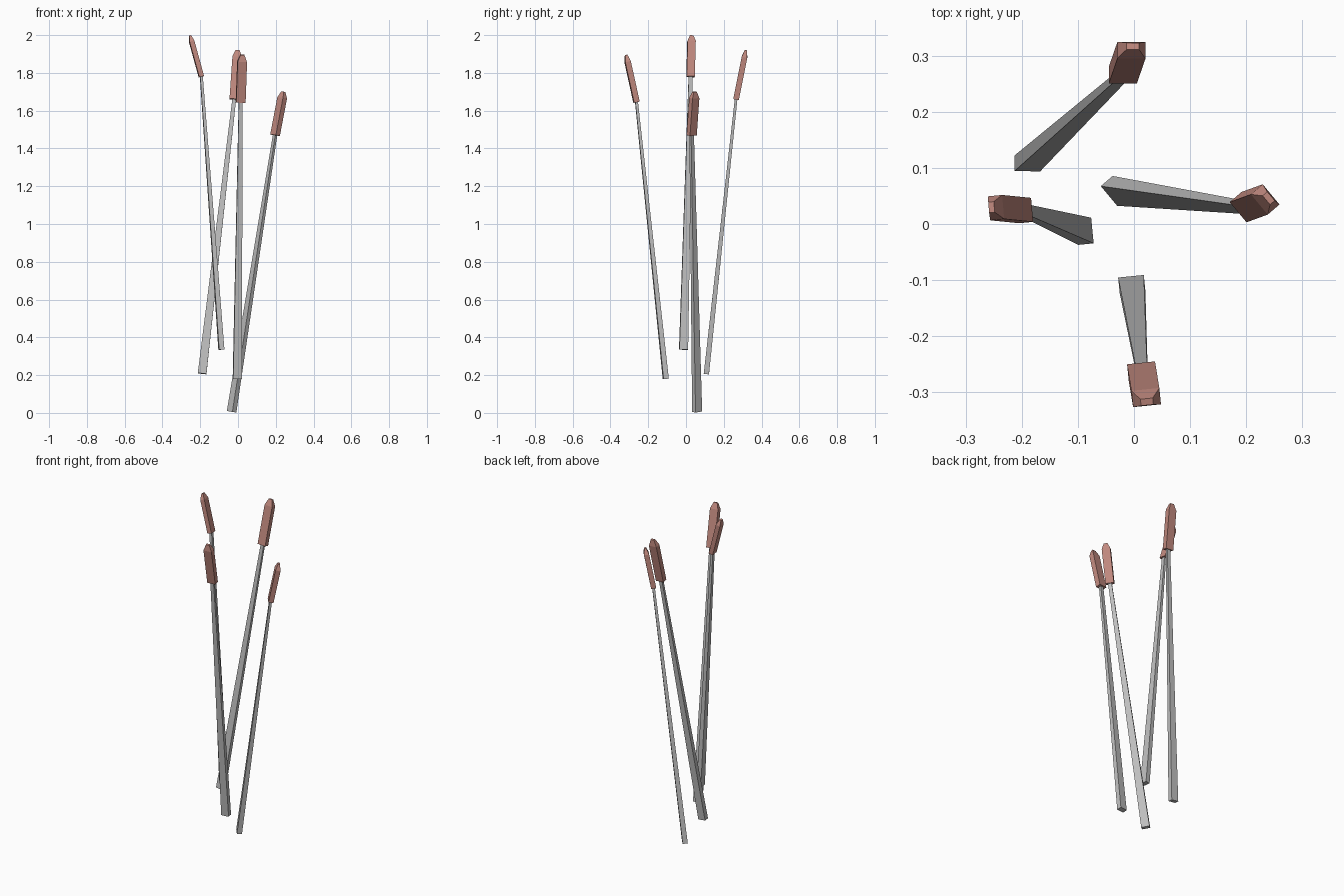
import bpy
import bmesh
from mathutils import Vector

cube = bpy.data.objects.get("Cube")
if cube:
    bpy.data.objects.remove(cube, do_unlink=True)


def material(name, colour):
    m = bpy.data.materials.new(name)
    m.use_nodes = True
    m.diffuse_color = colour
    m.node_tree.nodes["Principled BSDF"].inputs["Base Color"].default_value = colour
    return m


STEM = material("pale grey", (0.52, 0.52, 0.52, 1))
HEAD = material("dusty pink", (0.53, 0.25, 0.21, 1))


def loft(name, start, end, across, sections, mat):
    """Box-section loft; sections hold (fraction along, width, thickness)."""
    start, end = Vector(start), Vector(end)
    axis = (end - start).normalized()
    wide = Vector(across)
    wide = (wide - axis * wide.dot(axis)).normalized()
    thin = axis.cross(wide)
    bm = bmesh.new()
    rings = []
    for t, w, d in sections:
        centre = start.lerp(end, t)
        rings.append([bm.verts.new(centre + wide * (sx * w / 2) + thin * (sy * d / 2))
                      for sx, sy in ((-1, -1), (1, -1), (1, 1), (-1, 1))])
    bm.faces.new(rings[0][::-1])
    bm.faces.new(rings[-1])
    for low, high in zip(rings, rings[1:]):
        for i in range(4):
            j = (i + 1) % 4
            bm.faces.new((low[i], low[j], high[j], high[i]))
    bmesh.ops.recalc_face_normals(bm, faces=bm.faces)
    mesh = bpy.data.meshes.new(name)
    bm.to_mesh(mesh)
    bm.free()
    mesh.materials.append(mat)
    bpy.context.collection.objects.link(bpy.data.objects.new(name, mesh))


# Each reed: root, neck, tip, direction of the wide side, size of the head
reeds = {
    "front": ((-0.004, -0.107, 0.18), (0.014, -0.262, 1.645), (0.023, -0.317, 1.895), (1, 0.1, 0), 1),
    "back": ((-0.19, 0.108, 0.208), (-0.02, 0.265, 1.66), (-0.002, 0.317, 1.92), (1, 0, 0), 1),
    "left": ((-0.034, 0.059, 0.006), (0.196, 0.03, 1.47), (0.24, 0.046, 1.7), (0.65, -0.76, 0), 0.94),
    "right": ((-0.088, -0.013, 0.335), (-0.194, 0.024, 1.78), (-0.254, 0.03, 1.998), (-0.1, 1, 0), 0.86),
}

for side, (root, neck, tip, across, size) in reeds.items():
    # Tapered stem
    loft(side + "_reed_stem", root, neck, across,
         [(0, 0.046, 0.028), (1, 0.02, 0.014)], STEM)
    # Seed head with a chamfered tip
    loft(side + "_reed_head", neck, tip, across,
         [(0, 0.05 * size, 0.03 * size), (0.86, 0.05 * size, 0.03 * size),
          (1, 0.022 * size, 0.012 * size)], HEAD)
